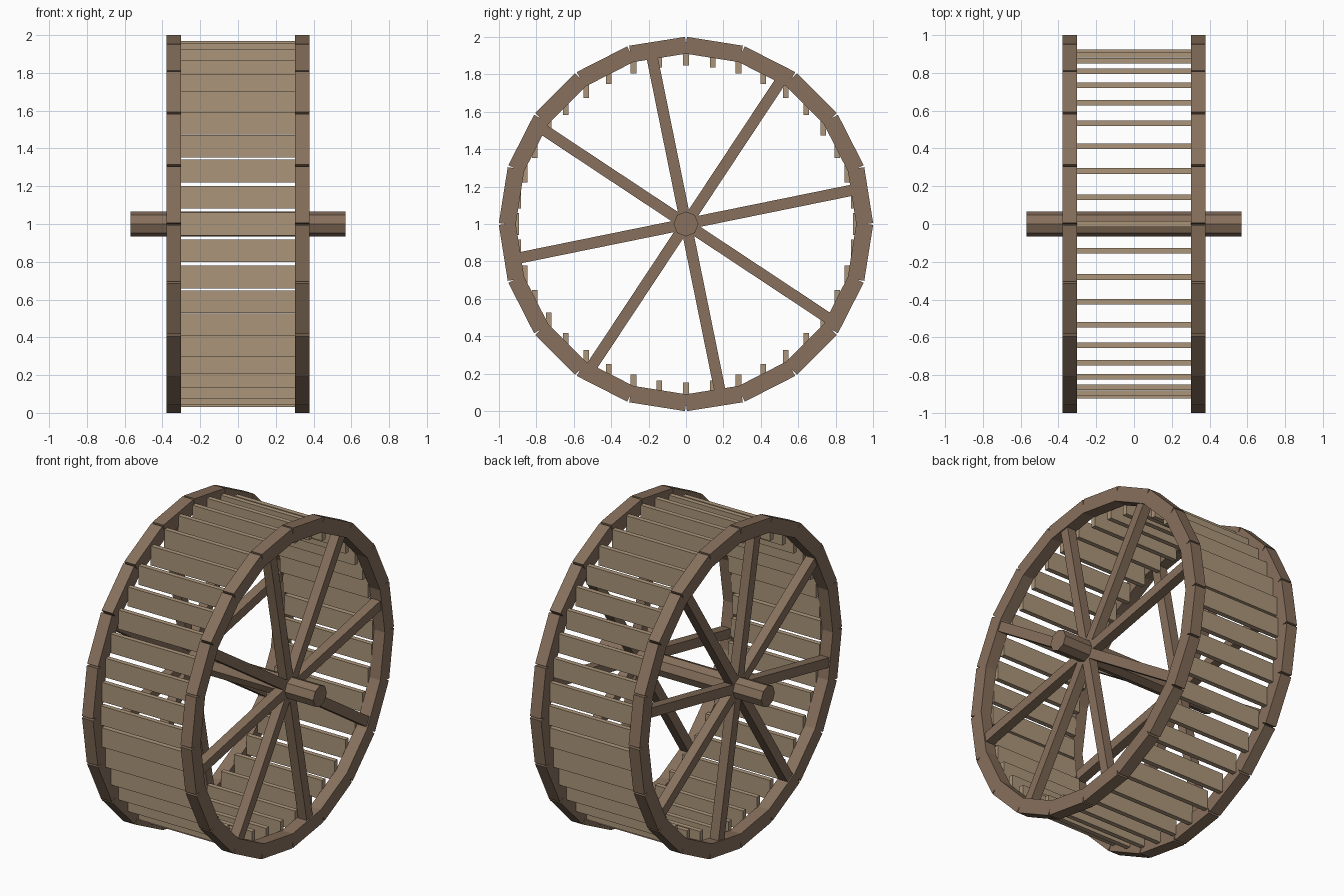
import bpy
from math import sin, cos, pi, radians
from mathutils import Matrix, Vector

cube = bpy.data.objects.get("Cube")
if cube:
    bpy.data.objects.remove(cube, do_unlink=True)

CENTRE = Vector((0, 0, 1))
SIDES = {"right": -1, "left": 1}
RIM_X, RIM_WIDTH = 0.341, 0.076


def material(name, colour):
    mat = bpy.data.materials.new(name)
    mat.use_nodes = True
    mat.diffuse_color = (*colour, 1)
    mat.node_tree.nodes["Principled BSDF"].inputs["Base Color"].default_value = (*colour, 1)
    return mat


dark_wood = material("dark wood", (0.242, 0.162, 0.107))
light_wood = material("light wood", (0.41, 0.3, 0.194))


def finish(name, mat):
    obj = bpy.context.object
    obj.name = name
    obj.data.materials.append(mat)
    return obj


def box(name, size, location, angle, mat):
    """A box turned about the wheel's axle by the given angle."""
    bpy.ops.mesh.primitive_cube_add(size=1, location=location, rotation=(angle, 0, 0))
    obj = finish(name, mat)
    obj.data.transform(Matrix.Diagonal((*size, 1)))
    return obj


def on_wheel(x, radius, angle):
    return CENTRE + Vector((x, radius * cos(angle), radius * sin(angle)))


# Rims: straight beams whose square ends leave small notches at the joints
for side, sign in SIDES.items():
    for i in range(20):
        a = radians(9 + 18 * i)
        box(f"{side}_rim_beam_{i + 1}", (RIM_WIDTH, 0.09, 0.302),
            on_wheel(sign * RIM_X, 0.944, a), a, dark_wood)

    # Spokes: four beams through the hub on each side
    for i in range(4):
        a = radians(11.5 + 45 * i)
        box(f"{side}_spoke_beam_{i + 1}", (0.06, 1.83, 0.06),
            on_wheel(sign * RIM_X, 0, a), a, dark_wood)

# Paddles: upright planks between the rims
for i in range(40):
    box(f"paddle_{i + 1}", (0.61, 0.03, 0.12),
        on_wheel(0, 0.908, 2 * pi * i / 40), 0, light_wood)

# Axle
bpy.ops.mesh.primitive_cylinder_add(vertices=8, radius=0.067, depth=1.136,
                                    location=CENTRE, rotation=(0, pi / 2, 0))
finish("axle", dark_wood)
